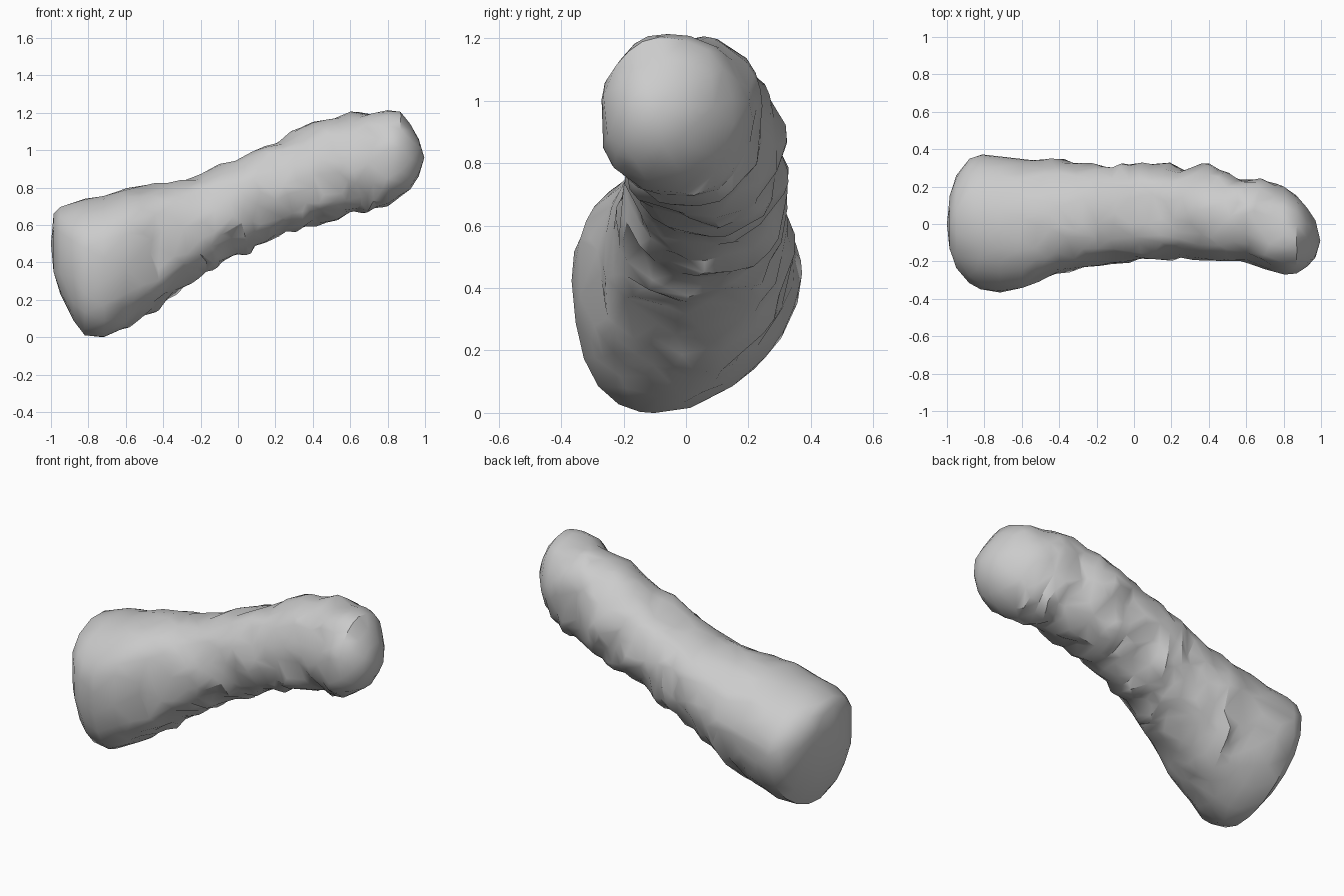
import bpy
import bmesh
import math
from mathutils import Vector, noise

default_cube = bpy.data.objects.get("Cube")
if default_cube:
    bpy.data.objects.remove(default_cube, do_unlink=True)

# Material
grey = bpy.data.materials.new("plain grey")
grey.use_nodes = True
grey.diffuse_color = (0.6, 0.6, 0.6, 1)
grey.node_tree.nodes["Principled BSDF"].inputs["Base Color"].default_value = grey.diffuse_color

# Upright cross-sections along the limb: x, bottom, top, front, back
SECTIONS = [
    (-.985, .34, .66, -.14, .15),
    (-.95, .23, .7, -.24, .26),
    (-.88, .09, .72, -.32, .35),
    (-.82, .01, .74, -.35, .37),
    (-.72, 0, .755, -.365, .365),
    (-.6, .05, .8, -.345, .35),
    (-.4, .18, .82, -.265, .335),
    (-.2, .34, .87, -.22, .31),
    (0, .45, .96, -.2, .32),
    (.2, .54, 1.05, -.18, .3),
    (.4, .6, 1.14, -.19, .3),
    (.6, .65, 1.2, -.2, .25),
    (.8, .71, 1.21, -.27, .2),
    (.87, .75, 1.2, -.26, .15),
    (.92, .79, 1.14, -.23, .09),
    (.97, .86, 1.06, -.18, .02),
]
SIDES = 44
STEP = .03


def dense_sections():
    """Add evenly spaced sections between the measured ones."""
    result = []
    for a, b in zip(SECTIONS, SECTIONS[1:]):
        count = max(1, round((b[0] - a[0]) / STEP))
        for i in range(count):
            result.append([p + (q - p) * i / count for p, q in zip(a, b)])
    return result + [SECTIONS[-1]]


def rounded(value, power):
    return math.copysign(abs(value) ** power, value)


def section_ring(bm, section):
    x, low, high, front, back = section
    # The broad end is egg-shaped: widest above the middle, lowest towards the front
    broad = min(1, max(0, -x - .2) * 2)
    power = .9 + .1 * broad
    middle = low + (high - low) * (.5 + .1 * broad)
    ring = []
    for i in range(SIDES):
        angle = math.tau * i / SIDES
        across, up = rounded(math.cos(angle), power), rounded(math.sin(angle), power)
        y = (front + back) / 2 + across * (back - front) / 2
        if up < 0:
            y -= .1 * broad * up * up
            z = middle + up * (middle - low)
        else:
            z = middle + up * (high - middle)
        ring.append(bm.verts.new((x, y, z)))
    return ring


def roughen(bm):
    """Chipped lumps on the shaft, fading out on the broad end and the tip."""
    bm.normal_update()
    moves = []
    for v in bm.verts:
        x = v.co.x
        fade = min(1, max(0, (x + .75) * 3)) * min(1, max(.25, (.95 - x) * 4))
        cell = .5 - noise.voronoi(v.co * 7)[0][0]
        lumps = noise.noise(v.co * 6) + cell
        # Crosswise folds are strongest underneath and at the back
        fold = max(0, -v.normal.z) + .5 * max(0, v.normal.y)
        ripple = .01 * fold * math.sin(x * 42 + 6 * noise.noise(v.co * 5))
        moves.append((v, v.normal * fade * (.026 * lumps + ripple)))
    for v, move in moves:
        v.co += move


# Limb: rings skinned from the broad end to the rounded tip
bm = bmesh.new()
rings = [section_ring(bm, s) for s in dense_sections()]
for ring, following in zip(rings, rings[1:]):
    for i in range(SIDES):
        j = (i + 1) % SIDES
        bm.faces.new((ring[i], ring[j], following[j], following[i]))
for ring, tip in ((rings[0], Vector((-1, 0, .5))), (rings[-1], Vector((1, -.09, .96)))):
    centre = bm.verts.new(tip)
    for i in range(SIDES):
        bm.faces.new((ring[i], ring[(i + 1) % SIDES], centre))
bmesh.ops.recalc_face_normals(bm, faces=bm.faces)
roughen(bm)
mesh = bpy.data.meshes.new("limb")
bm.to_mesh(mesh)
bm.free()
mesh.materials.append(grey)
limb = bpy.data.objects.new("limb", mesh)
bpy.context.collection.objects.link(limb)

# Reduce to irregular facets, keeping only the sharper edges hard
bpy.ops.object.select_all(action="DESELECT")
limb.select_set(True)
bpy.context.view_layer.objects.active = limb
facets = limb.modifiers.new("facets", "DECIMATE")
facets.ratio = .2
bpy.ops.object.modifier_apply(modifier=facets.name)
bpy.ops.object.shade_smooth_by_angle(angle=math.radians(33))
